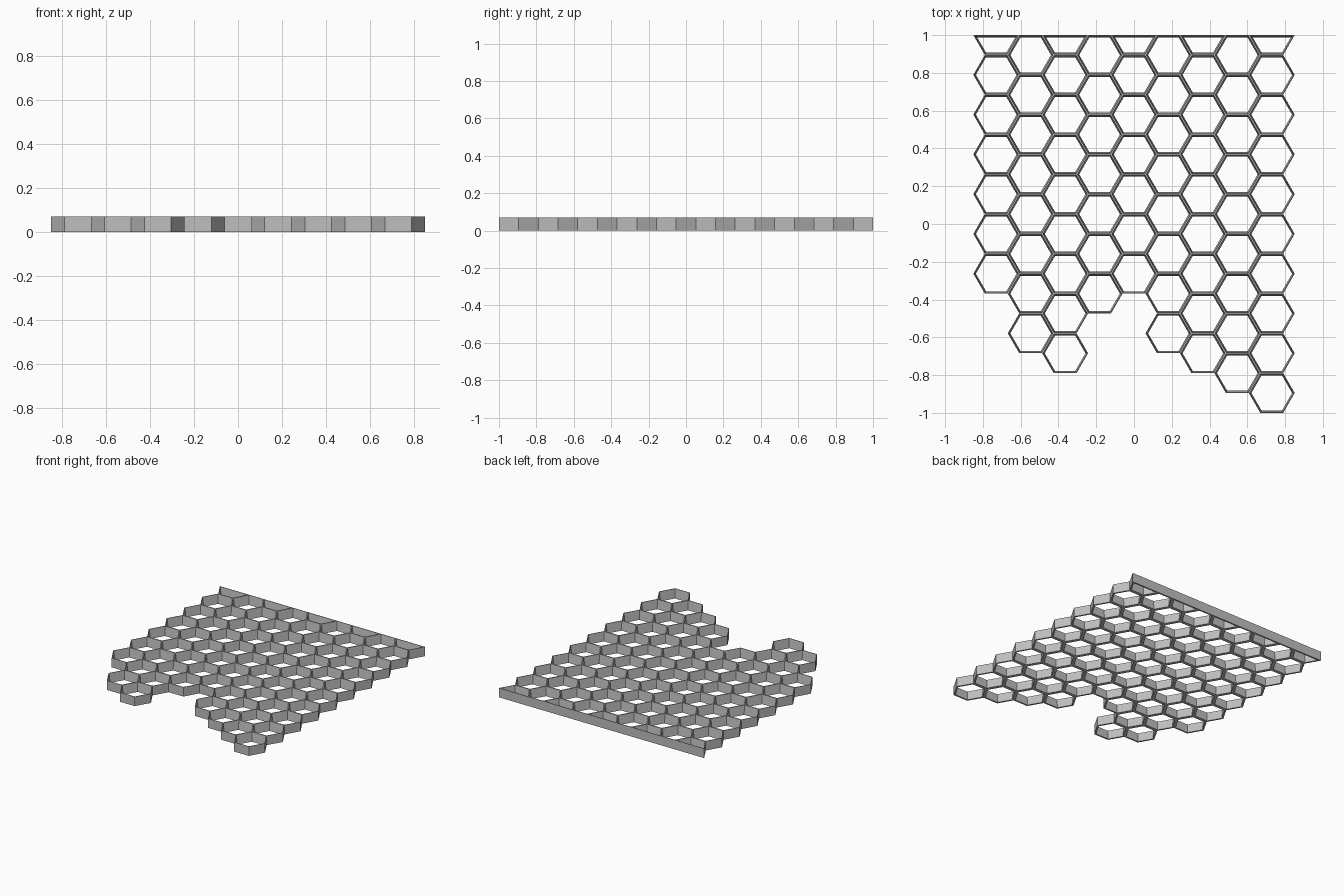
import bpy
import bmesh
from math import cos, sin, pi, sqrt
from mathutils import Vector

cube = bpy.data.objects.get("Cube")
if cube:
    bpy.data.objects.remove(cube, do_unlink=True)

PITCH = 2 / 9.5            # distance between cells in one column
RADIUS = PITCH / sqrt(3)   # outer corner radius of a cell
HEIGHT = 0.07
FOOT, RIM = 0.012, 0.004   # wall thickness at the bottom and the top

grey = bpy.data.materials.new("plain grey")
grey.use_nodes = True
grey.diffuse_color = (0.52, 0.52, 0.52, 1)
grey.node_tree.nodes["Principled BSDF"].inputs["Base Color"].default_value = (0.52, 0.52, 0.52, 1)


def inset(points, distance):
    """Move every side of a convex counter-clockwise outline inwards."""
    result = []
    for i, p in enumerate(points):
        before = (p - points[i - 1]).normalized()
        after = (points[(i + 1) % len(points)] - p).normalized()
        n1 = Vector((-before.y, before.x))
        n2 = Vector((-after.y, after.x))
        result.append(p + (n1 + n2) * distance / (1 + n1.dot(n2)))
    return result


def add_cell(bm, outline, centre):
    """Open cell whose inner walls lean outwards towards a thin rim."""
    loops = []
    for points, z in ((outline, 0), (outline, HEIGHT),
                      (inset(outline, RIM), HEIGHT), (inset(outline, FOOT), 0)):
        loops.append([bm.verts.new((*(p + centre), z)) for p in points])
    count = len(outline)
    for k in range(4):
        low, high = loops[k], loops[(k + 1) % 4]
        for i in range(count):
            j = (i + 1) % count
            bm.faces.new((low[i], low[j], high[j], high[i]))


def corner(i):
    return Vector((cos(i * pi / 3), sin(i * pi / 3))) * RADIUS


full_cell = [corner(i) for i in range(6)]
half_cell = [corner(i) for i in range(3, 7)]

# Number of full cells in each column, from left of the top edge to right
cells_per_column = [6, 8, 8, 7, 6, 8, 8, 9, 9]

for column, count in enumerate(cells_per_column):
    bm = bmesh.new()
    x = (column - 4) * 1.5 * RADIUS
    straight = column % 2 == 0
    # Even columns begin with a half cell closed along the straight back edge
    if straight:
        add_cell(bm, half_cell, Vector((x, 1)))
    first = 1 - PITCH * (1 if straight else 0.5)
    for row in range(count):
        add_cell(bm, full_cell, Vector((x, first - row * PITCH)))
    bmesh.ops.recalc_face_normals(bm, faces=bm.faces)
    mesh = bpy.data.meshes.new(f"honeycomb_column_{column + 1}")
    bm.to_mesh(mesh)
    bm.free()
    mesh.materials.append(grey)
    bpy.context.collection.objects.link(bpy.data.objects.new(mesh.name, mesh))
